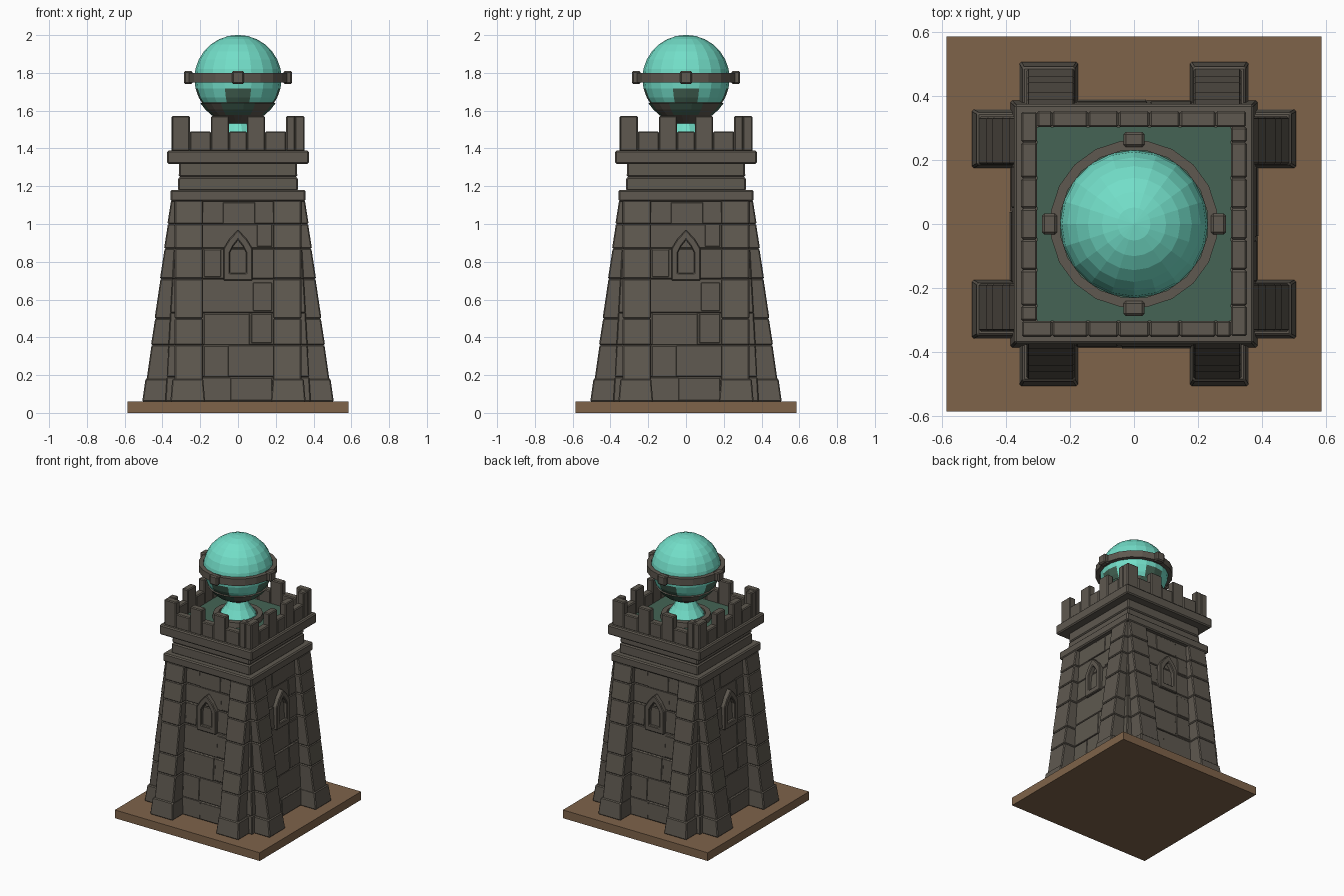
import bpy, bmesh, math
from mathutils import Matrix, Vector

if "Cube" in bpy.data.objects:
    bpy.data.objects.remove(bpy.data.objects["Cube"])


def mat(name, r, g, b):
    m = bpy.data.materials.new(name)
    m.diffuse_color = (r, g, b, 1)
    m.use_nodes = True
    m.node_tree.nodes["Principled BSDF"].inputs["Base Color"].default_value = m.diffuse_color
    return m


STONE = mat("grey_stone", 0.112, 0.098, 0.079)
EARTH = mat("brown_earth", 0.21, 0.125, 0.068)
CRYSTAL = mat("turquoise_crystal", 0.17, 0.73, 0.58)
GREEN = mat("dark_green", 0.058, 0.127, 0.09)


def finish(name, bm, mats, bevel=0):
    bmesh.ops.recalc_face_normals(bm, faces=bm.faces)
    me = bpy.data.meshes.new(name)
    bm.to_mesh(me)
    bm.free()
    for m in mats:
        me.materials.append(m)
    ob = bpy.data.objects.new(name, me)
    bpy.context.collection.objects.link(ob)
    if bevel:
        b = ob.modifiers.new("bevel", 'BEVEL')
        b.width, b.segments, b.limit_method = bevel, 1, 'ANGLE'
    return ob


def block(bm, low, high):
    """Tapered block between two rectangles (x0, x1, y0, y1, z)."""
    rows = []
    for x0, x1, y0, y1, z in (low, high):
        rows.append([bm.verts.new(p) for p in
                     ((x0, y0, z), (x1, y0, z), (x1, y1, z), (x0, y1, z))])
    a, b = rows
    bm.faces.new(a[::-1])
    bm.faces.new(b)
    for i in range(4):
        j = (i + 1) % 4
        bm.faces.new((a[i], a[j], b[j], b[i]))


def square(bm, h0, z0, h1, z1):
    block(bm, (-h0, h0, -h0, h0, z0), (-h1, h1, -h1, h1, z1))


def four_sides(bm):
    """Repeat the front geometry on the other three sides."""
    geom = bm.verts[:] + bm.edges[:] + bm.faces[:]
    for k in (1, 2, 3):
        new = bmesh.ops.duplicate(bm, geom=geom)["geom"]
        bmesh.ops.rotate(bm, verts=[v for v in new if isinstance(v, bmesh.types.BMVert)],
                         matrix=Matrix.Rotation(k * math.pi / 2, 3, 'Z'))


def lathe(name, profile, mats, n=20, closed=False):
    bm = bmesh.new()
    rings = [[bm.verts.new((r * math.cos(2 * math.pi * (i + .5) / n),
                            r * math.sin(2 * math.pi * (i + .5) / n), z))
              for i in range(n)] for r, z in profile]
    pairs = list(zip(rings, rings[1:]))
    if closed:
        pairs.append((rings[-1], rings[0]))
    for a, b in pairs:
        for i in range(n):
            j = (i + 1) % n
            bm.faces.new((a[i], a[j], b[j], b[i]))
    if not closed:
        bm.faces.new(rings[0])
        bm.faces.new(rings[-1])
    return finish(name, bm, mats)


def wall(z):
    return 0.385 - 0.06 * (z - 0.06) / 1.06


def butt(z):
    return 0.498 - 0.135 * (z - 0.06)


# Ground slab
bm = bmesh.new()
square(bm, 0.585, 0, 0.585, 0.06)
finish("ground_slab", bm, [EARTH])

# Tapered core walls in stone courses
bm = bmesh.new()
courses = [0.06, 0.19, 0.36, 0.53, 0.71, 0.87, 1.0, 1.125]
for z0, z1 in zip(courses, courses[1:]):
    square(bm, wall(z0), z0, wall(z1), z1)
finish("core_walls", bm, [STONE], 0.005)

# Slightly raised facing stones
bm = bmesh.new()
for x0, x1, z0, z1 in ((-.18, -.05, .19, .355), (.07, .18, .37, .525), (-.18, .06, .36, .525),
                       (.08, .18, .54, .69), (-.18, -.09, .72, .865), (-.08, .09, 1.0, 1.115),
                       (.1, .18, .88, 1.0), (-.04, .18, .065, .185)):
    block(bm, (x0, x1, -wall(z0) - .004, -.3, z0), (x0, x1, -wall(z1) - .004, -.3, z1))
four_sides(bm)
finish("facing_stones", bm, [STONE], 0.003)

# Sloping buttresses, two per side
bm = bmesh.new()
levels = [0.06, 0.36, 0.5, 0.71, 0.87, 1.0, 1.125]
for s in (-1, 1):
    c = 0.26 * s
    for z0, z1 in zip(levels, levels[1:]):
        block(bm, (c - .075, c + .075, -butt(z0) - .003, -.28, z0),
              (c - .075, c + .075, -butt(z1), -.28, z1))
    c = 0.266 * s
    block(bm, (c - .092, c + .092, -.507, -.3, .06), (c - .082, c + .082, -.49, -.3, .18))
four_sides(bm)
finish("buttresses", bm, [STONE], 0.006)

# Pointed window frames
bm = bmesh.new()


def arch(w, z0, zs, zt):
    return [(-w, z0), (w, z0), (w, zs), (w * .6, zs + (zt - zs) * .5), (0, zt),
            (-w * .6, zs + (zt - zs) * .5), (-w, zs)]


outer, inner = arch(.077, .70, .87, .97), arch(.042, .74, .85, .915)
vs = [[bm.verts.new((x, y, z)) for x, z in pts]
      for pts, y in ((outer, -.32), (outer, -.368), (inner, -.368), (inner, -.32))]
for a, b in zip(vs, vs[1:] + vs[:1]):
    for i in range(7):
        j = (i + 1) % 7
        bm.faces.new((a[i], a[j], b[j], b[i]))
four_sides(bm)
finish("window_frames", bm, [STONE], 0.005)

# Ledges and neck below the battlements
bm = bmesh.new()
square(bm, 0.358, 1.12, 0.358, 1.18)
square(bm, 0.318, 1.175, 0.316, 1.25)
square(bm, 0.314, 1.25, 0.312, 1.325)
square(bm, 0.375, 1.318, 0.375, 1.39)
finish("ledges_and_neck", bm, [STONE], 0.008)

# Battlements: alternating tall and low stones
bm = bmesh.new()
cuts = [-.35, -.255, -.143, -.048, .048, .143, .255, .30]
for i, (x0, x1) in enumerate(zip(cuts, cuts[1:])):
    top = 1.49 if i % 2 else 1.572
    block(bm, (x0, x1, -.352, -.302, 1.385), (x0, x1, -.352, -.302, top))
# corner stone return along the adjoining side
block(bm, (-.352, -.302, -.303, -.255, 1.385), (-.352, -.302, -.303, -.255, 1.572))
four_sides(bm)
finish("battlements", bm, [STONE], 0.006)

# Roof floor
bm = bmesh.new()
square(bm, 0.303, 1.385, 0.303, 1.40)
finish("roof_floor", bm, [GREEN])

# Pedestal: stone ring and flared crystal foot
lathe("pedestal_ring", [(.125, 1.40), (.17, 1.40), (.165, 1.435), (.13, 1.435)], [STONE], 16, True)
lathe("crystal_foot", [(.125, 1.40), (.12, 1.435), (.085, 1.485), (.055, 1.54)], [CRYSTAL], 12)

# Crystal orb with dark patches low on each axis
bm = bmesh.new()
bmesh.ops.create_uvsphere(bm, u_segments=20, v_segments=14, radius=0.231,
                          matrix=Matrix.Translation((0, 0, 1.77)))


def on_axis(c):
    return min(abs(c.x), abs(c.y)) < 0.33 * max(abs(c.x), abs(c.y))


for f in bm.faces:
    c = f.calc_center_median()
    if 1.56 < c.z < 1.71 and on_axis(c):
        f.material_index = 1
finish("crystal_orb", bm, [CRYSTAL, GREEN])

# Stone cup under the orb
R = 0.24
prof = [(.04, 1.515), (.055, 1.53)]
for a in (66, 54, 43, 33):
    t = math.radians(a)
    prof.append((R * math.cos(t), 1.77 - R * math.sin(t)))
prof.append((.185, 1.645))
cup = lathe("orb_cup", prof, [STONE, GREEN], 20)
for p in cup.data.polygons:
    if 1.58 < p.center.z < 1.64 and len(p.vertices) == 4 and on_axis(Vector(p.center)):
        p.material_index = 1

# Ring around the orb with four lugs
lathe("orb_ring", [(.232, 1.75), (.262, 1.75), (.262, 1.8), (.232, 1.8)], [STONE], 20, True)
bm = bmesh.new()
block(bm, (-.033, .033, -.287, -.24, 1.742), (-.033, .033, -.287, -.24, 1.81))
four_sides(bm)
finish("ring_lugs", bm, [STONE], 0.008)
